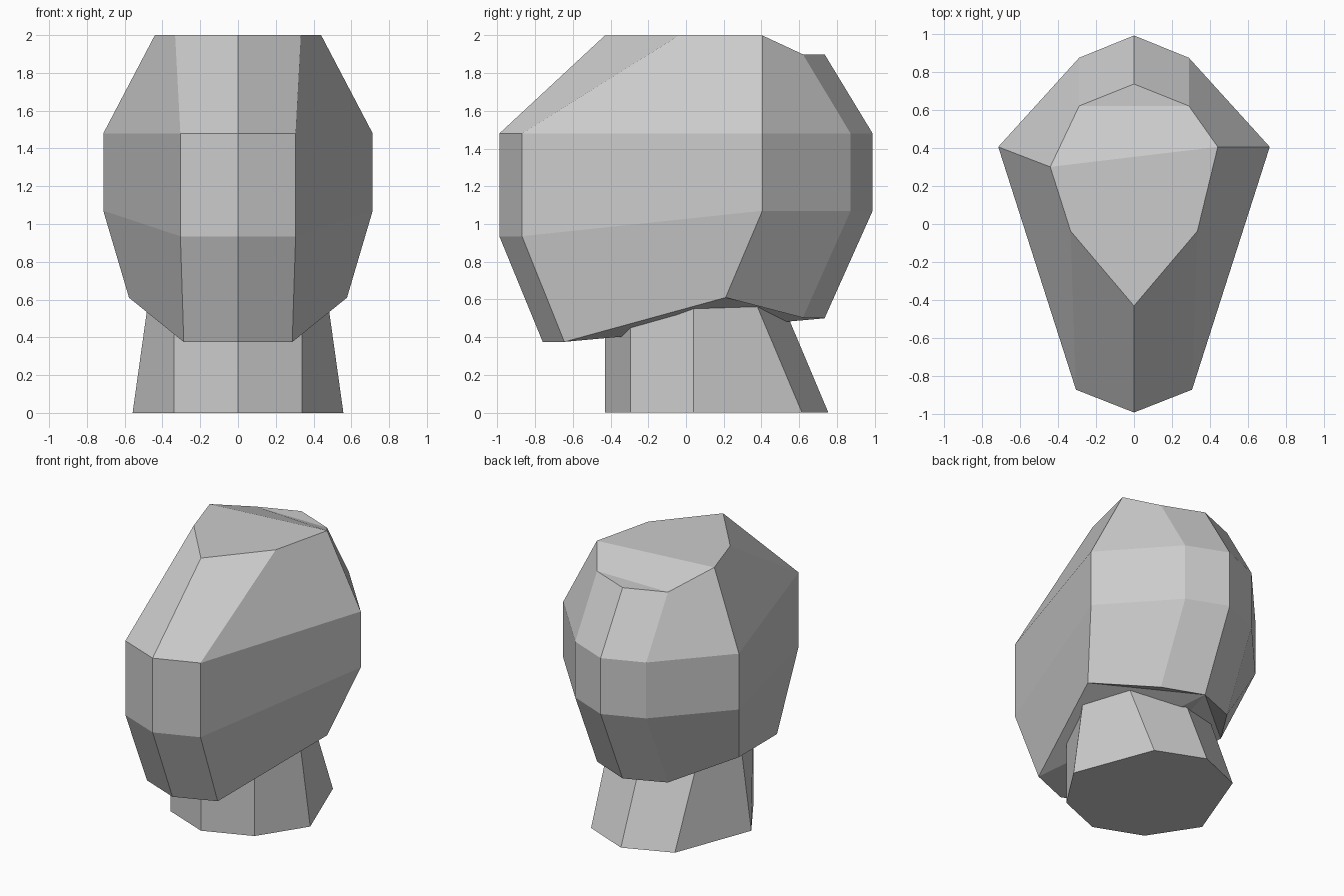
import bpy
import bmesh

if "Cube" in bpy.data.objects:
    bpy.data.objects.remove(bpy.data.objects["Cube"])


def ring(bm, half):
    """Eight-sided ring from five points: front centre, round the right side, to back centre."""
    left = [(-x, y, z) for x, y, z in half[-2:0:-1]]
    return [bm.verts.new(p) for p in half + left]


def bridge(bm, a, b):
    n = len(a)
    for i in range(n):
        j = (i + 1) % n
        bm.faces.new((a[i], a[j], b[j], b[i]))


def finish(bm, name):
    bmesh.ops.recalc_face_normals(bm, faces=bm.faces)
    mesh = bpy.data.meshes.new(name)
    bm.to_mesh(mesh)
    bm.free()
    obj = bpy.data.objects.new(name, mesh)
    bpy.context.collection.objects.link(obj)


# Head: jaw, cheek, brow and crown rings
profiles = [
    [(0, -.76, .375), (.287, -.645, .375), (.577, .21, .61), (.287, .62, .503), (0, .735, .5)],
    [(0, -.99, .935), (.305, -.87, .935), (.713, .405, 1.07), (.288, .873, 1.07), (0, .99, 1.07)],
    [(0, -.99, 1.48), (.305, -.87, 1.48), (.713, .405, 1.48), (.288, .873, 1.48), (0, .99, 1.48)],
    [(0, -.43, 2), (.333, -.037, 2), (.44, .405, 2), (.288, .62, 1.9), (0, .735, 1.9)],
]
bm = bmesh.new()
rings = [ring(bm, p) for p in profiles]
for lower, upper in zip(rings, rings[1:]):
    bridge(bm, lower, upper)

# Crown: the left corner sits further forward; the back slopes down
crown = rings[-1]
crown[6].co.y = .30
for ids in ((0, 1, 2, 6, 7), (2, 3, 5, 6), (3, 4, 5)):
    bm.faces.new([crown[i] for i in ids])

# Underside of the jaw, fanned from the back centre
jaw = rings[0]
for i in range(5, 11):
    bm.faces.new((jaw[4], jaw[i % 8], jaw[(i + 1) % 8]))
finish(bm, "head")

# Neck: leans forward at the back and tucks into the head
bm = bmesh.new()
base = ring(bm, [(0, -.43, 0), (.34, -.295, 0), (.558, .04, 0), (.34, .615, 0), (0, .755, 0)])
top = ring(bm, [(0, -.43, .7), (.34, -.295, .7), (.46, .04, .7), (.355, .32, .7), (0, .46, .7)])
bridge(bm, base, top)
bm.faces.new(base)
bm.faces.new(top)
finish(bm, "neck")
